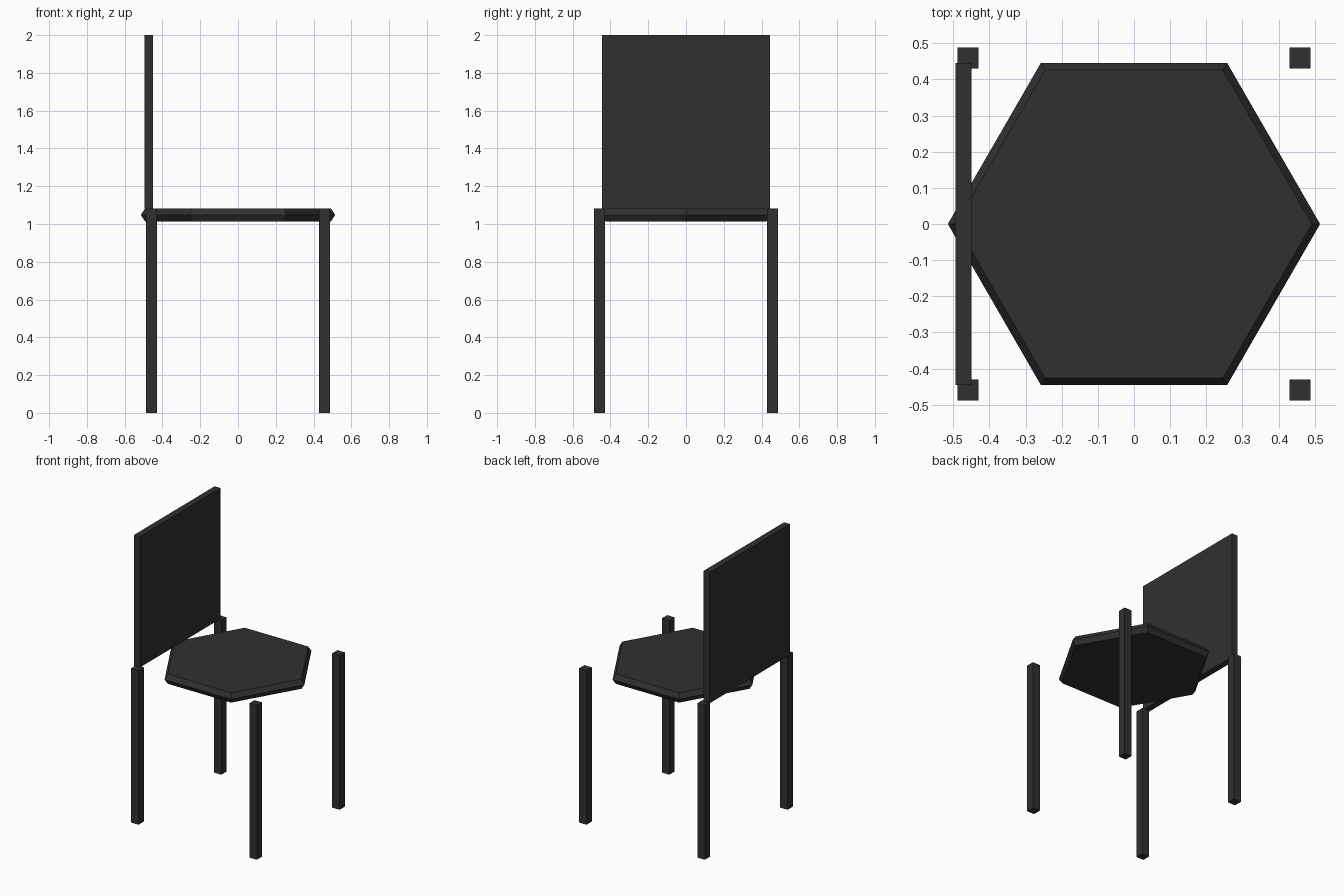
import bpy
import bmesh
from math import cos, sin, pi
from mathutils import Matrix, Vector

cube = bpy.data.objects.get("Cube")
if cube:
    bpy.data.objects.remove(cube, do_unlink=True)

# Single charcoal finish
charcoal = bpy.data.materials.new("charcoal")
charcoal.use_nodes = True
colour = (0.03, 0.03, 0.03, 1)
charcoal.diffuse_color = colour
charcoal.node_tree.nodes["Principled BSDF"].inputs["Base Color"].default_value = colour

SEAT_BOTTOM, SEAT_TOP, TOP = 1.014, 1.082, 2.0


def add_object(name, bm):
    bmesh.ops.recalc_face_normals(bm, faces=bm.faces)
    mesh = bpy.data.meshes.new(name)
    bm.to_mesh(mesh)
    bm.free()
    mesh.materials.append(charcoal)
    obj = bpy.data.objects.new(name, mesh)
    bpy.context.collection.objects.link(obj)


def box(name, low, high):
    low, high = Vector(low), Vector(high)
    bm = bmesh.new()
    place = Matrix.Translation((low + high) / 2) @ Matrix.Diagonal((*(high - low), 1))
    bmesh.ops.create_cube(bm, size=1, matrix=place)
    add_object(name, bm)


# Hexagonal seat, with its edge coming to a ridge at mid height
bm = bmesh.new()
rings = []
for radius, z in ((0.492, SEAT_BOTTOM), (0.515, (SEAT_BOTTOM + SEAT_TOP) / 2), (0.492, SEAT_TOP)):
    rings.append([bm.verts.new((radius * cos(i * pi / 3), radius * sin(i * pi / 3), z))
                  for i in range(6)])
for lower, upper in zip(rings, rings[1:]):
    for i in range(6):
        j = (i + 1) % 6
        bm.faces.new((lower[i], lower[j], upper[j], upper[i]))
bm.faces.new(rings[0][::-1])
bm.faces.new(rings[-1])
add_object("seat", bm)

# Four square legs standing clear of the seat
LEG, HALF = 0.459, 0.029
for side, sx in (("left", 1), ("right", -1)):
    for end, sy in (("front", -1), ("back", 1)):
        x, y = sx * LEG, sy * LEG
        box(f"{end}_{side}_leg", (x - HALF, y - HALF, 0), (x + HALF, y + HALF, SEAT_TOP))

# Flat backrest panel along the right side
box("backrest", (-0.494, -0.446, SEAT_TOP), (-0.449, 0.446, TOP))
